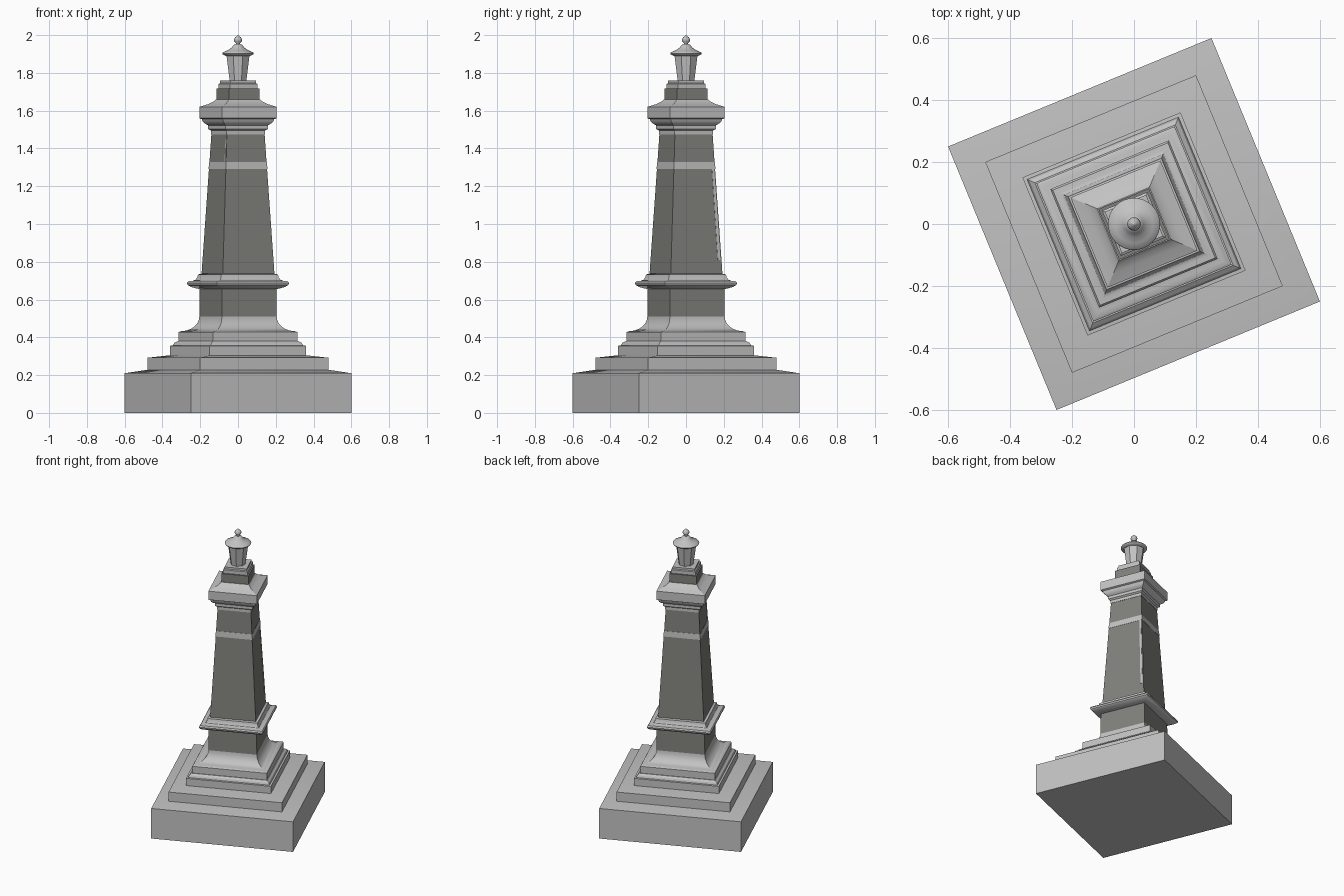
import bpy, bmesh, math
from mathutils import Vector

if "Cube" in bpy.data.objects:
    bpy.data.objects.remove(bpy.data.objects["Cube"])

CORNER = math.atan2(0.6, 0.25)          # direction of the first plan corner
K = 0.65 / 0.6                          # front-view extent -> corner radius


def material(name, col):
    m = bpy.data.materials.new(name)
    m.diffuse_color = (*col, 1)
    m.use_nodes = True
    m.node_tree.nodes["Principled BSDF"].inputs["Base Color"].default_value = m.diffuse_color
    return m


light = material("light grey stone", (0.54, 0.54, 0.54))
dark = material("dark grey stone", (0.215, 0.215, 0.20))


def loft(name, profile, mat, sides=4, start=CORNER, scale=K, angle=30):
    """Stack of regular polygons following (extent, height) points."""
    bm = bmesh.new()
    rings = []
    for r, z in profile:
        rings.append([bm.verts.new((r * scale * math.cos(start + 2 * math.pi * i / sides),
                                    r * scale * math.sin(start + 2 * math.pi * i / sides), z))
                      for i in range(sides)])
    for a, b in zip(rings, rings[1:]):
        for i in range(sides):
            j = (i + 1) % sides
            bm.faces.new((a[i], a[j], b[j], b[i]))
    bm.faces.new(rings[0][::-1])
    bm.faces.new(rings[-1])
    me = bpy.data.meshes.new(name)
    bm.to_mesh(me)
    bm.free()
    me.materials.append(mat)
    ob = bpy.data.objects.new(name, me)
    bpy.context.collection.objects.link(ob)
    bpy.ops.object.select_all(action='DESELECT')
    ob.select_set(True)
    bpy.context.view_layer.objects.active = ob
    bpy.ops.object.shade_smooth_by_angle(angle=math.radians(angle))
    return ob


def cove(r0, z0, r1, z1, n=8):
    """Concave quarter curve, flat at the wide end and steep at the narrow end."""
    return [(r0 + (r1 - r0) * math.sin(math.pi / 2 * i / n),
             z1 + (z0 - z1) * math.cos(math.pi / 2 * i / n)) for i in range(n + 1)]


# stepped base
loft("base_block", [(0.60, 0), (0.60, 0.21), (0.48, 0.228)], light)
loft("lower_step", [(0.48, 0.228), (0.48, 0.292), (0.36, 0.305)], light)
loft("upper_step", [(0.36, 0.305), (0.36, 0.355), (0.345, 0.357), (0.338, 0.37),
                    (0.32, 0.38)], light)
loft("plinth", [(0.315, 0.38), (0.315, 0.427)] + cove(0.305, 0.432, 0.205, 0.51), light)

# pedestal with projecting moulding
loft("pedestal", [(0.205, 0.51), (0.203, 0.66)], dark)
loft("moulding", [(0.203, 0.655), (0.225, 0.66), (0.25, 0.667), (0.267, 0.678), (0.27, 0.688),
                  (0.262, 0.697), (0.24, 0.699), (0.225, 0.705), (0.216, 0.717),
                  (0.212, 0.733), (0.19, 0.737)], light)

# tapering shaft with pale band
loft("shaft", [(0.193, 0.737), (0.154, 1.29)], dark)
loft("shaft_band", [(0.156, 1.29), (0.153, 1.328)], light)
loft("upper_shaft", [(0.151, 1.328), (0.141, 1.475)], dark)

# capital and stepped top
loft("capital", [(0.144, 1.475), (0.144, 1.495), (0.158, 1.503), (0.158, 1.522),
                 (0.172, 1.530), (0.187, 1.542), (0.192, 1.555), (0.205, 1.56),
                 (0.205, 1.62), (0.16, 1.634), (0.13, 1.648), (0.118, 1.66)], light)
loft("top_block", [(0.115, 1.655), (0.115, 1.718)], dark)
loft("lantern_footing", [(0.103, 1.718), (0.103, 1.742), (0.094, 1.746),
                         (0.094, 1.759)], light)

# lantern: faceted body, round roof and finial
loft("lantern_body", [(0.048, 1.759), (0.067, 1.90)], light, 8, math.pi / 8, 1.0)
loft("lantern_roof", [(0.065, 1.89), (0.08, 1.897), (0.084, 1.903), (0.08, 1.909),
                      (0.062, 1.916), (0.044, 1.926), (0.03, 1.938), (0.024, 1.948),
                      (0.012, 1.952)], light, 32, 0, 1.0, 50)
loft("finial", [(0.012, 1.948), (0.010, 1.957), (0.02, 1.966), (0.022, 1.976),
                (0.016, 1.988), (0.007, 1.995), (0.003, 2.0)], light, 16, 0, 1.0, 60)


def edge_strip(name, face_a, side, lo, hi):
    """Thin pale strip on one shaft face beside its corner; lo/hi = (extent, height)."""
    n = Vector((math.cos(face_a), math.sin(face_a), 0))
    t = Vector((-n.y, n.x, 0)) * side
    verts = []
    for r, z in (lo, hi):
        h = r * K / math.sqrt(2)
        for off in (-0.01, 0.002):
            for u in (0.85, 0.95):
                verts.append(n * (h + off) + t * (h * u) + Vector((0, 0, z)))
    me = bpy.data.meshes.new(name)
    bm = bmesh.new()
    bmesh.ops.convex_hull(bm, input=[bm.verts.new(v) for v in verts])
    bm.to_mesh(me)
    bm.free()
    me.materials.append(light)
    bpy.context.collection.objects.link(bpy.data.objects.new(name, me))


edge_strip("shaft_edge_strip", CORNER - math.pi / 4, 1, (0.188, 0.81), (0.154, 1.29))
edge_strip("upper_edge_strip", CORNER + math.pi * 0.75, 1, (0.151, 1.33), (0.142, 1.46))
